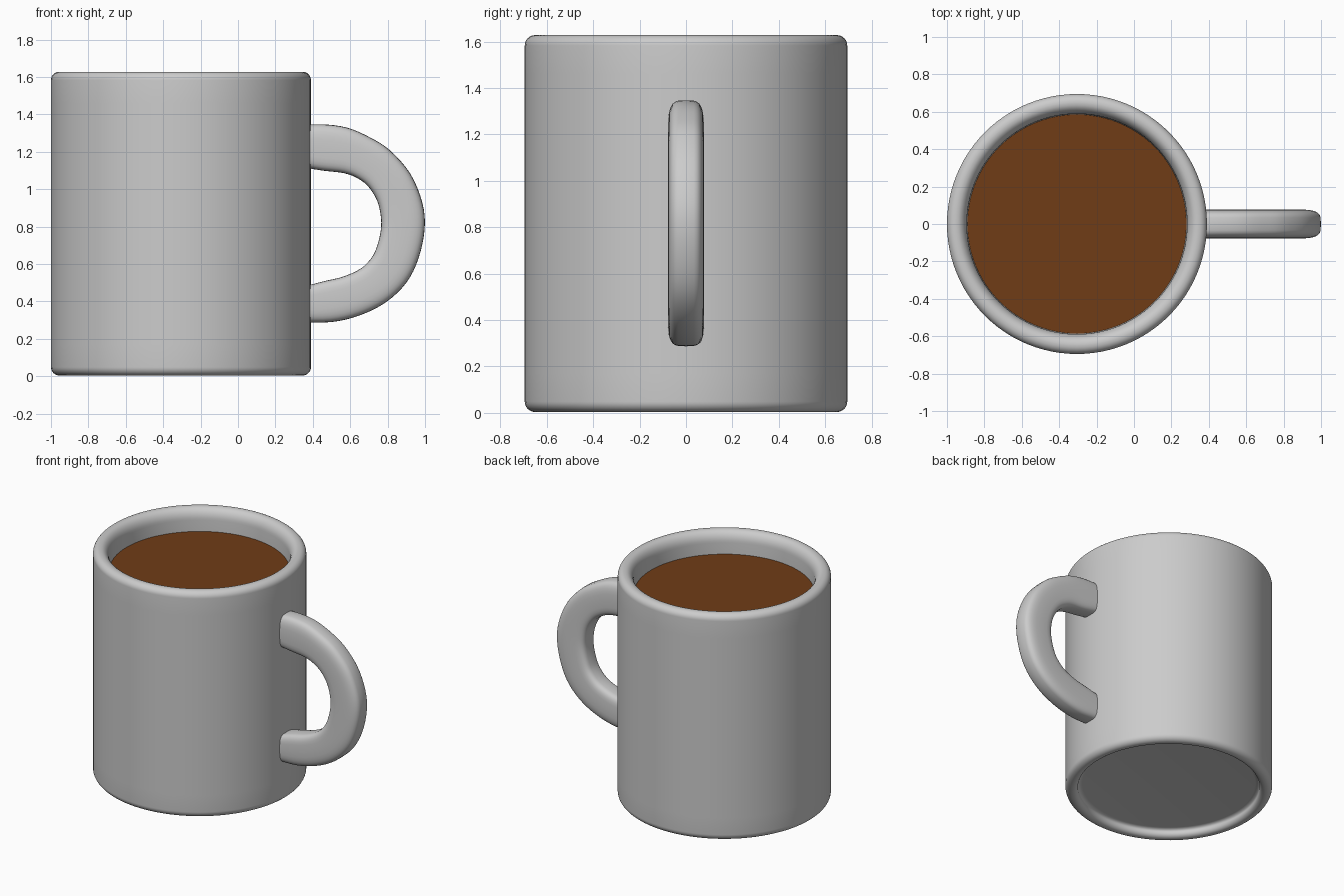
import bpy, bmesh, math
from mathutils import Vector

if "Cube" in bpy.data.objects:
    bpy.data.objects.remove(bpy.data.objects["Cube"])

CX = -0.305   # mug axis


def finish(name, bm, angle=40):
    bmesh.ops.recalc_face_normals(bm, faces=bm.faces)
    me = bpy.data.meshes.new(name)
    bm.to_mesh(me)
    bm.free()
    ob = bpy.data.objects.new(name, me)
    bpy.context.collection.objects.link(ob)
    bpy.ops.object.select_all(action='DESELECT')
    ob.select_set(True)
    bpy.context.view_layer.objects.active = ob
    bpy.ops.object.shade_smooth_by_angle(angle=math.radians(angle))
    return ob


def loft(bm, rings):
    for a, b in zip(rings, rings[1:]):
        n = len(a)
        for i in range(n):
            j = (i + 1) % n
            bm.faces.new((a[i], a[j], b[j], b[i]))
    bm.faces.new(rings[0])
    bm.faces.new(rings[-1])


def arc(cx, cz, rx, rz, a0, a1, n=8):
    return [(cx + rx * math.cos(math.radians(a0 + (a1 - a0) * i / n)),
             cz + rz * math.sin(math.radians(a0 + (a1 - a0) * i / n)))
            for i in range(n + 1)]


# Mug body: one lathed profile - recessed base, foot ring, outside, rim, inside
profile = (arc(0.58, 0.04, 0.03, 0.02, 90, 0, 5)
           + arc(0.645, 0.037, 0.035, 0.033, 180, 270, 6)
           + arc(0.65, 0.049, 0.045, 0.045, -90, 0) + [(0.695, 0.17), (0.695, 1.46)]
           + arc(0.65, 1.583, 0.045, 0.045, 0, 90)
           + arc(0.645, 1.55, 0.056, 0.078, 90, 180)
           + [(0.585, 1.46), (0.585, 0.19)] + arc(0.535, 0.17, 0.05, 0.05, 0, -90))
bm = bmesh.new()
SEG = 96
rings = [[bm.verts.new((CX + r * math.cos(2 * math.pi * k / SEG),
                        r * math.sin(2 * math.pi * k / SEG), z))
          for k in range(SEG)] for r, z in profile]
loft(bm, rings)
finish("mug_body", bm)

# Coffee surface
bm = bmesh.new()
bmesh.ops.create_circle(bm, cap_ends=True, segments=SEG, radius=0.587)
bmesh.ops.translate(bm, verts=bm.verts, vec=(CX, 0, 1.47))
coffee = finish("coffee", bm)
mat = bpy.data.materials.new("coffee_brown")
mat.diffuse_color = (0.16, 0.045, 0.008, 1)
mat.use_nodes = True
mat.node_tree.nodes["Principled BSDF"].inputs["Base Color"].default_value = mat.diffuse_color
coffee.data.materials.append(mat)

# Handle: outer and inner outline (x, z) pairs, smoothed and lofted
pairs = [((0.33, 1.342), (0.33, 1.12)), ((0.45, 1.347), (0.45, 1.10)),
         ((0.58, 1.33), (0.57, 1.085)), ((0.70, 1.28), (0.645, 1.055)),
         ((0.81, 1.21), (0.70, 1.01)), ((0.92, 1.085), (0.743, 0.94)),
         ((0.985, 0.93), (0.763, 0.86)), ((0.998, 0.79), (0.764, 0.785)),
         ((0.965, 0.63), (0.745, 0.70)), ((0.90, 0.50), (0.715, 0.635)),
         ((0.79, 0.395), (0.655, 0.575)), ((0.65, 0.325), (0.56, 0.532)),
         ((0.50, 0.29), (0.455, 0.507)), ((0.33, 0.288), (0.33, 0.473))]
pts = [Vector((*o, *i)) for o, i in pairs]
pts = [2 * pts[0] - pts[1]] + pts + [2 * pts[-1] - pts[-2]]
path = []
for p0, p1, p2, p3 in zip(pts, pts[1:], pts[2:], pts[3:]):
    for s in range(4):
        t = s / 4
        path.append(0.5 * (2 * p1 + (p2 - p0) * t + (2 * p0 - 5 * p1 + 4 * p2 - p3) * t * t
                           + (3 * p1 - p0 - 3 * p2 + p3) * t ** 3))
path.append(pts[-2])

bm = bmesh.new()
rings = []
for q in path:
    outer, inner = Vector((q[0], 0, q[1])), Vector((q[2], 0, q[3]))
    mid, half = (outer + inner) / 2, (outer - inner) / 2
    ring = []
    for k in range(32):
        c, s = math.cos(2 * math.pi * k / 32), math.sin(2 * math.pi * k / 32)
        # rounder on the outside, squarer on the inside
        e = 0.7 if c > 0 else 0.5
        u = math.copysign(abs(c) ** e, c)
        v = math.copysign(abs(s) ** 0.5, s)
        ring.append(bm.verts.new(mid + half * u + Vector((0, 0.077 * v, 0))))
    rings.append(ring)
loft(bm, rings)
finish("handle", bm, 50)
